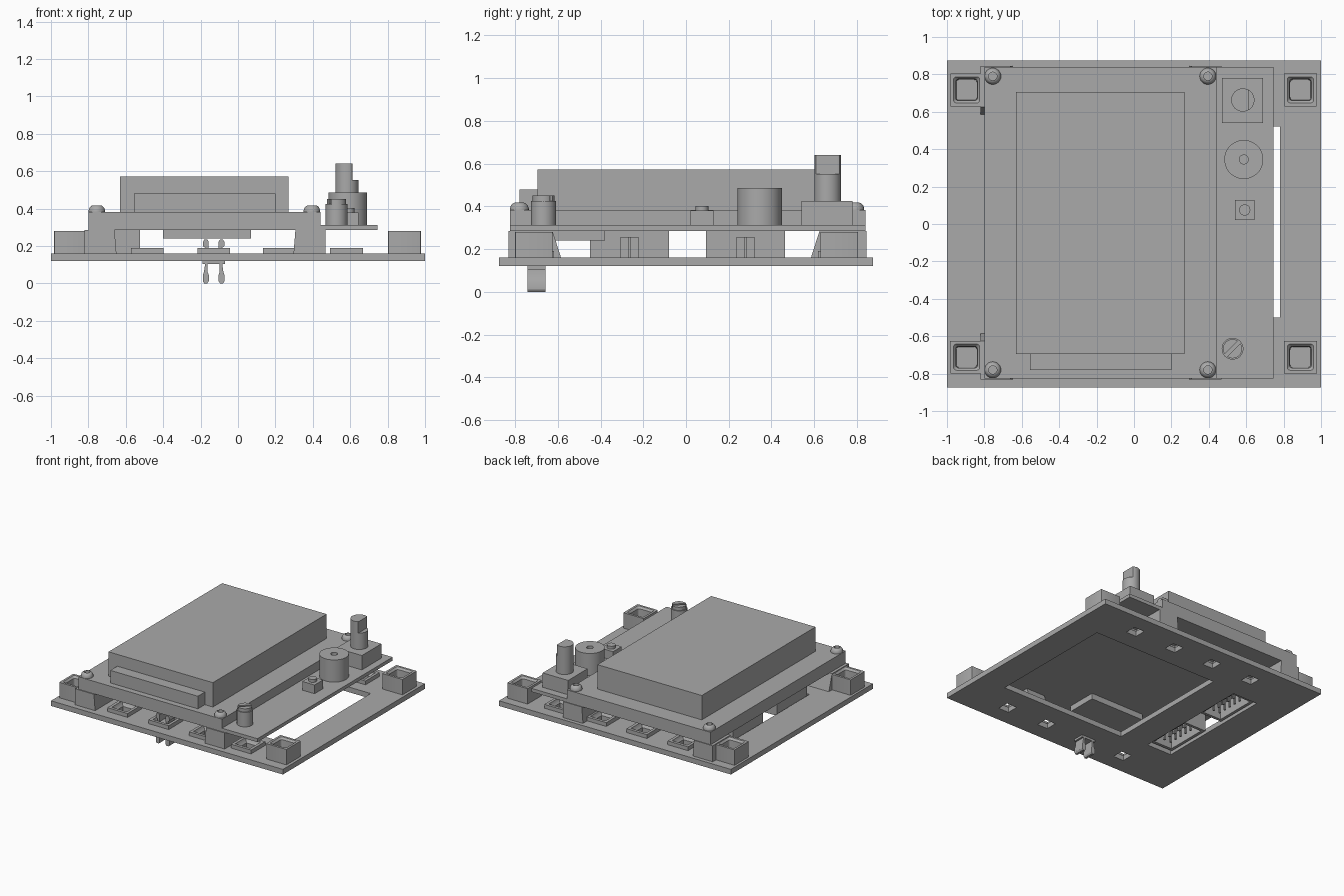
import bpy, bmesh, math

if "Cube" in bpy.data.objects:
    bpy.data.objects.remove(bpy.data.objects["Cube"])

grey = bpy.data.materials.new("plain grey")
grey.diffuse_color = (0.40, 0.40, 0.40, 1)
grey.use_nodes = True
grey.node_tree.nodes["Principled BSDF"].inputs["Base Color"].default_value = grey.diffuse_color


def finish(name, bm):
    bmesh.ops.recalc_face_normals(bm, faces=bm.faces)
    me = bpy.data.meshes.new(name)
    bm.to_mesh(me)
    bm.free()
    me.materials.append(grey)
    for p in me.polygons:
        p.use_smooth = True
    me.set_sharp_from_angle(angle=math.radians(30))
    ob = bpy.data.objects.new(name, me)
    bpy.context.collection.objects.link(ob)
    return ob


def loft(name, loops, cap_start=True, cap_end=True):
    """Skin between equal-length loops of 3D points."""
    bm = bmesh.new()
    rings = [[bm.verts.new(p) for p in loop] for loop in loops]
    n = len(rings[0])
    for a, b in zip(rings, rings[1:]):
        for i in range(n):
            j = (i + 1) % n
            bm.faces.new((a[i], a[j], b[j], b[i]))
    if cap_start:
        bm.faces.new(rings[0])
    if cap_end:
        bm.faces.new(rings[-1])
    return finish(name, bm)


def rect(x0, x1, y0, y1, z):
    return [(x0, y0, z), (x1, y0, z), (x1, y1, z), (x0, y1, z)]


def box(name, x0, x1, y0, y1, z0, z1):
    return loft(name, [rect(x0, x1, y0, y1, z0), rect(x0, x1, y0, y1, z1)])


def circle(x, y, r, z, n=40):
    return [(x + r * math.cos(2 * math.pi * i / n), y + r * math.sin(2 * math.pi * i / n), z) for i in range(n)]


def turned(name, x, y, steps, n=40):
    """Round part from (radius, height) steps."""
    return loft(name, [circle(x, y, r, z, n) for r, z in steps])


def rounded(x, y, h, r, z):
    """Square loop with rounded corners."""
    pts = []
    for k in range(4):
        cx = (h - r) * (1 if k in (0, 3) else -1)
        cy = (h - r) * (1 if k < 2 else -1)
        for s in range(4):
            a = math.radians(90 * k + 30 * s)
            pts.append((x + cx + r * math.cos(a), y + cy + r * math.sin(a), z))
    return pts


# Base plate with window, long slot and light holes
LIGHT_X = (-0.485, -0.13, 0.22, 0.58)
LIGHT_Y = (-0.705, 0.705)
HOLE = 0.045
holes = [(-0.30, 0.78, -0.50, 0.52), (-0.735, -0.52, -0.47, 0.48)]
holes += [(x - HOLE, x + HOLE, y - HOLE, y + HOLE) for x in LIGHT_X for y in LIGHT_Y]
xs = sorted({-1, 1} | {v for h in holes for v in h[:2]})
ys = sorted({-0.875, 0.875} | {v for h in holes for v in h[2:]})
bm = bmesh.new()
grid = {(x, y): bm.verts.new((x, y, 0.12)) for x in xs for y in ys}
for xa, xb in zip(xs, xs[1:]):
    for ya, yb in zip(ys, ys[1:]):
        mx, my = (xa + xb) / 2, (ya + yb) / 2
        if not any(h[0] < mx < h[1] and h[2] < my < h[3] for h in holes):
            bm.faces.new([grid[p] for p in ((xa, ya), (xb, ya), (xb, yb), (xa, yb))])
ext = bmesh.ops.extrude_face_region(bm, geom=bm.faces[:], use_keep_orig=True)
bmesh.ops.translate(bm, vec=(0, 0, 0.04), verts=[g for g in ext["geom"] if isinstance(g, bmesh.types.BMVert)])
bmesh.ops.delete(bm, geom=[v for v in bm.verts if not v.link_faces], context="VERTS")
finish("base_plate", bm)

# Low light sockets, open through the plate
for x in LIGHT_X:
    for y in LIGHT_Y:
        steps = ((0.0875, 0.16), (0.0875, 0.19), (0.065, 0.19), (0.06, 0.175), (HOLE, 0.16))
        loft("light_socket", [rect(x - h, x + h, y - h, y + h, z) for h, z in steps], False, False)

# Tall corner sockets with a rounded pocket
for x in (-0.895, 0.89):
    for y in (-0.712, 0.717):
        steps = ((0.0875, 0.002, 0.16), (0.0875, 0.002, 0.28), (0.07, 0.015, 0.28),
                 (0.058, 0.015, 0.265), (0.055, 0.015, 0.19))
        loft("corner_socket", [rounded(x, y, *s) for s in steps])

# Snap clip through one front socket
cx, cy = LIGHT_X[1], -0.70
box("clip_body", cx - HOLE, cx + HOLE, cy - 0.043, cy + 0.043, 0.12, 0.17)
box("clip_flange", cx - 0.06, cx + 0.06, cy - 0.043, cy + 0.043, 0.103, 0.12)
for s in (-1, 1):
    profile = [(0.027, 0.225), (0.034, 0.235), (0.05, 0.235), (0.058, 0.22), (0.058, 0.20), (0.045, 0.19),
               (0.045, 0.11), (0.052, 0.06), (0.058, 0.045), (0.058, 0.012), (0.05, 0.0), (0.034, 0.0),
               (0.026, 0.012), (0.026, 0.045), (0.032, 0.06), (0.032, 0.11), (0.027, 0.19)]
    loft("clip_prong", [[(cx + s * px, y, z) for px, z in profile] for y in (cy - 0.043, cy + 0.043)])

# Upper circuit board, display board and display
box("circuit_board", -0.80, 0.745, -0.825, 0.84, 0.285, 0.312)
box("display_board", -0.80, 0.44, -0.825, 0.84, 0.312, 0.382)
box("display", -0.63, 0.27, -0.695, 0.705, 0.382, 0.572)
box("display_edge_block", -0.555, 0.20, -0.78, -0.695, 0.382, 0.48)
box("underside_connector", -0.40, 0.07, -0.62, -0.38, 0.24, 0.285)

# Tapered legs and dome screws
for x0, x1, lean_lo, lean_hi in ((-0.822, -0.66, 0, 0.01), (0.307, 0.468, 0.01, 0)):
    for s in (-1, 1):
        y_in, y_out = 0.625 * s, (0.845 if s > 0 else -0.832)
        loft("leg", [rect(x0 - lean_lo, x1 + lean_hi, y_in - 0.04 * s, y_out, 0.16),
                     rect(x0, x1, y_in, y_out, 0.285)])
for x in (-0.755, 0.395):
    for y in (-0.78, 0.79):
        turned("screw", x, y, ((0.044, 0.382), (0.044, 0.39), (0.039, 0.405), (0.03, 0.414),
                               (0.022, 0.417), (0.022, 0.395)), 24)

# Boxed pin headers opening downwards, with a key gap
for y in (-0.265, 0.278):
    x0, x1, h, t = -0.728, -0.525, 0.185, 0.022
    box("header_back", x0, x1, y - h, y + h, 0.255, 0.285)
    box("header_wall", x0, x0 + t, y - h, y + h, 0.14, 0.255)
    for s in (-1, 1):
        ya, yb = sorted((y + s * h, y + s * (h - t)))
        box("header_end", x0, x1, ya, yb, 0.14, 0.255)
        ya, yb = sorted((y + s * h, y + s * 0.042))
        box("header_key_wall", x1 - t, x1, ya, yb, 0.14, 0.255)
        for k in range(-2, 3):
            px, py = (x0 + x1) / 2 + s * 0.028, y + k * 0.055
            box("header_pin", px - 0.007, px + 0.007, py - 0.007, py + 0.007, 0.15, 0.255)

# Rotary encoder with a flat-sided shaft
box("encoder_body", 0.47, 0.69, 0.54, 0.78, 0.312, 0.424)
ex, ey = 0.582, 0.663
turned("encoder_shaft", ex, ey, ((0.062, 0.424), (0.062, 0.552)))
loft("encoder_shaft_flat", [[(min(p[0], 0.612), p[1], z) for p in circle(ex, ey, 0.062, z) if p[0] < 0.64]
                            for z in (0.552, 0.64)])

# Buzzer with sound hole
turned("buzzer", 0.587, 0.345, ((0.104, 0.312), (0.104, 0.485), (0.024, 0.485), (0.024, 0.44)), 48)

# Push button
box("button_body", 0.54, 0.645, 0.022, 0.128, 0.312, 0.38)
turned("button_cap", 0.592, 0.075, ((0.03, 0.38), (0.03, 0.402)), 24)

# Trimmer with a diagonal slot
tx, ty = 0.527, -0.667
turned("trimmer_body", tx, ty, ((0.058, 0.312), (0.058, 0.425)))
for s in (0, math.pi):
    arc = [s + math.radians(55 + 160 * i / 16) for i in range(17)]
    loft("trimmer_head", [[(tx + 0.051 * math.cos(a), ty + 0.051 * math.sin(a), z) for a in arc]
                          for z in (0.425, 0.45)])
